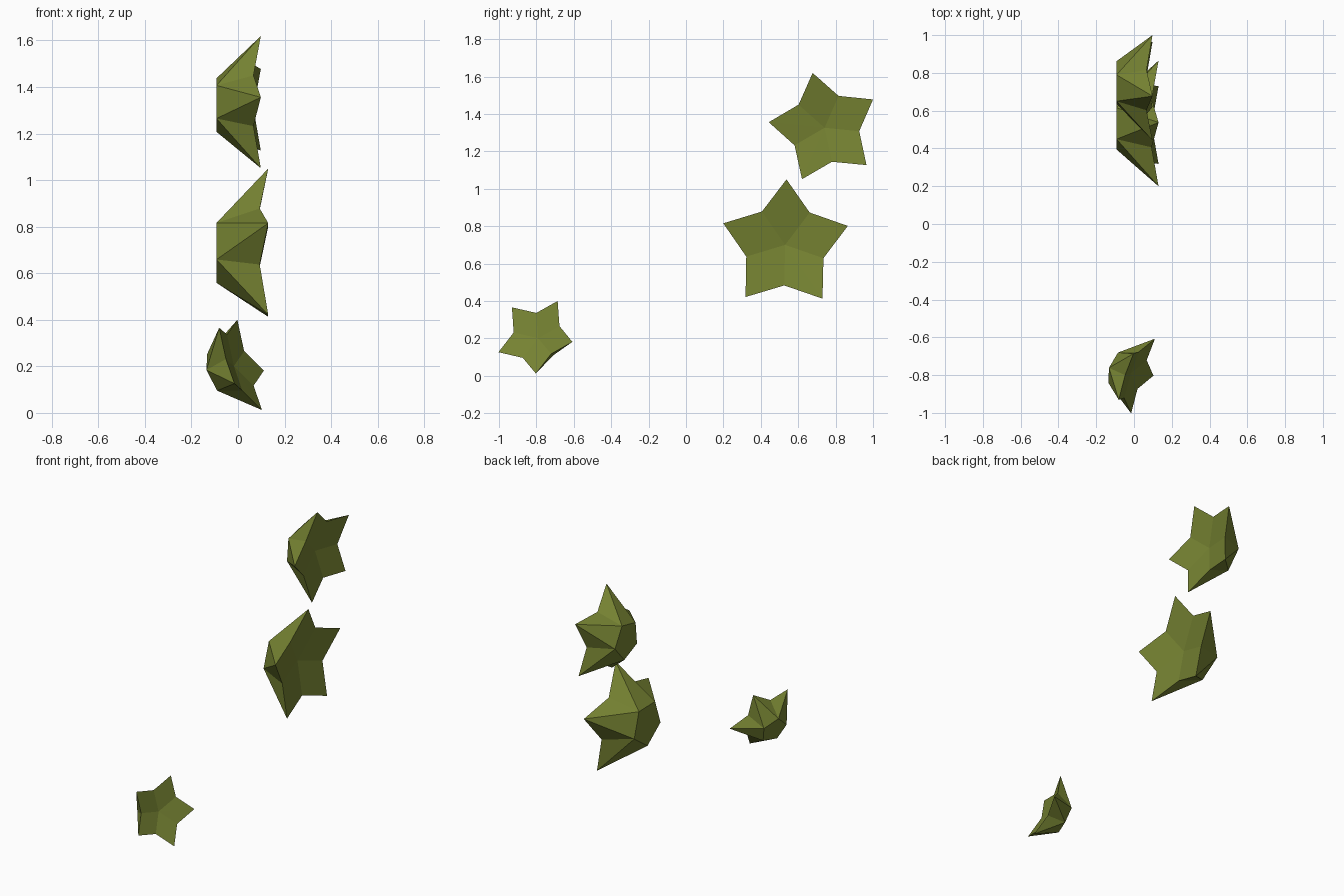
import bpy, bmesh, math
from mathutils import Vector

if "Cube" in bpy.data.objects:
    bpy.data.objects.remove(bpy.data.objects["Cube"])

olive = bpy.data.materials.new("olive_green")
olive.diffuse_color = (0.18, 0.225, 0.032, 1)
olive.use_nodes = True
olive.node_tree.nodes["Principled BSDF"].inputs["Base Color"].default_value = olive.diffuse_color


def star(name, centre, radius, normal, tip):
    """Five-pointed star: shallow dished face, sides tapering to a flat pentagon cap.
    centre is the middle of the tip plane, normal is the way the dish faces."""
    n = Vector(normal).normalized()
    u = Vector(tip)
    u = (u - n * u.dot(n)).normalized()
    v = n.cross(u)
    c = Vector(centre)
    bm = bmesh.new()

    def point(r, turn, h):
        a = turn * math.tau / 5
        return bm.verts.new(c + radius * (u * r * math.cos(a) + v * r * math.sin(a) + n * h))

    tips = [point(1, i, 0) for i in range(5)]
    notches = [point(0.62, i + 0.5, -0.105) for i in range(5)]
    cap = [point(0.405, i + 0.5, -0.635) for i in range(5)]
    middle = point(0, 0, -0.21)
    for i in range(5):
        # dished face
        bm.faces.new((middle, notches[i - 1], tips[i]))
        bm.faces.new((middle, tips[i], notches[i]))
        # sides
        bm.faces.new((tips[i], cap[i - 1], cap[i]))
        bm.faces.new((tips[i], cap[i], notches[i]))
        bm.faces.new((tips[i], notches[i - 1], cap[i - 1]))
    bm.faces.new(cap)
    bmesh.ops.recalc_face_normals(bm, faces=bm.faces)
    mesh = bpy.data.meshes.new(name)
    bm.to_mesh(mesh)
    bm.free()
    mesh.materials.append(olive)
    obj = bpy.data.objects.new(name, mesh)
    bpy.context.collection.objects.link(obj)


def upright(deg):
    a = math.radians(deg)
    return (0, math.cos(a), math.sin(a))


# two upright stars, then the small tilted one
star("large_star", (0.13, 0.53, 0.70), 0.35, (1, 0, 0), upright(88.8))
star("upper_star", (0.098, 0.741, 1.326), 0.30, (1, 0, 0), upright(102.3))
star("small_tilted_star", (0.023, -0.806, 0.217), 0.22,
     (0.882, -0.329, 0.34), (-0.103, -0.124, 0.148))
